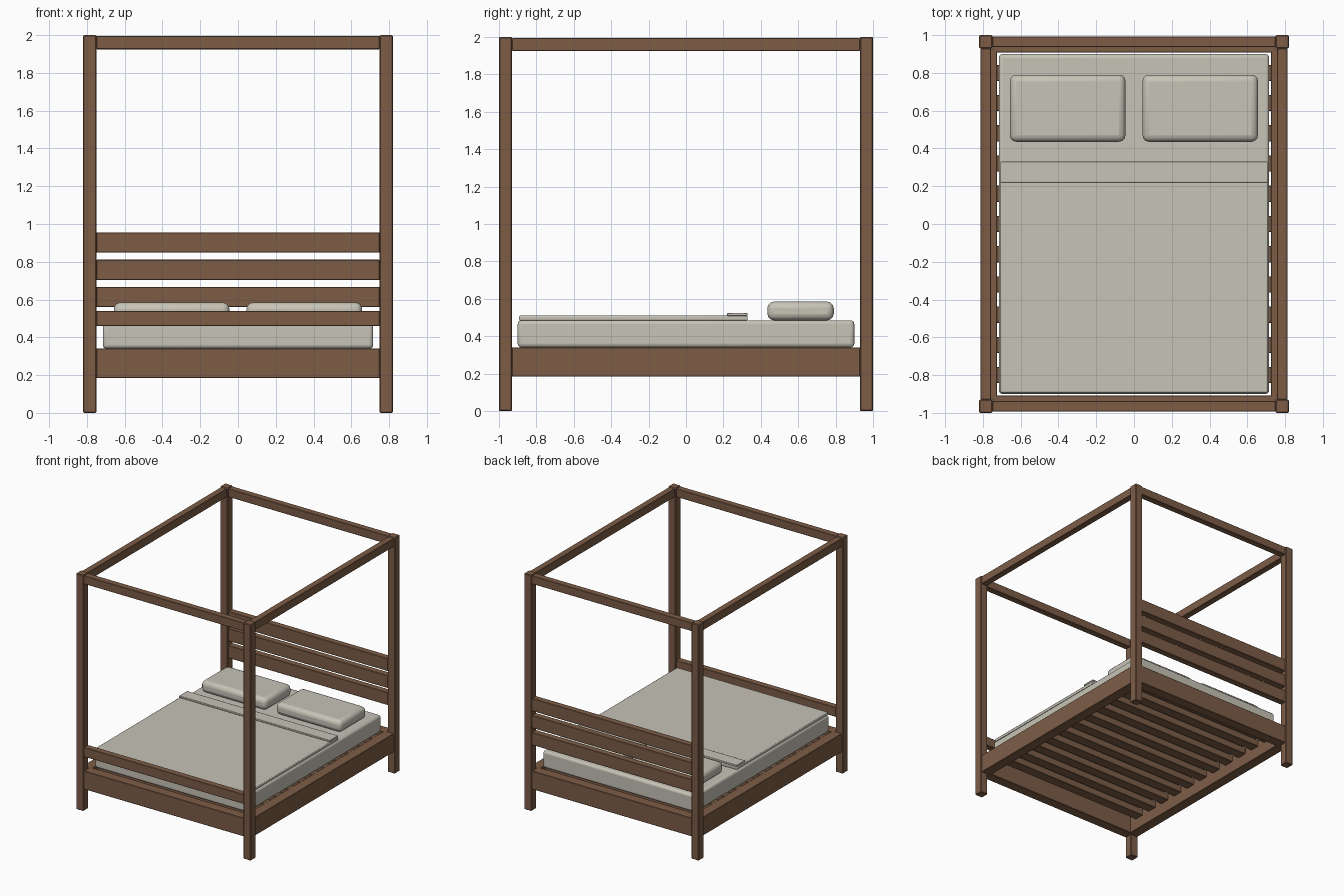
import bpy

old = bpy.data.objects.get("Cube")
if old:
    bpy.data.objects.remove(old, do_unlink=True)


def material(name, rgb):
    m = bpy.data.materials.new(name)
    m.use_nodes = True
    col = (*rgb, 1)
    m.diffuse_color = col
    bsdf = next(n for n in m.node_tree.nodes if n.type == 'BSDF_PRINCIPLED')
    bsdf.inputs["Base Color"].default_value = col
    return m


WOOD = material("brown wood", (0.205, 0.108, 0.062))
LINEN = material("cream linen", (0.57, 0.55, 0.47))


def box(name, xs, ys, zs, mat, bevel=0.003, segments=1):
    """Bevelled box from its min/max extent on each axis."""
    spans = (xs, ys, zs)
    bpy.ops.mesh.primitive_cube_add(size=1, location=[sum(s) / 2 for s in spans])
    ob = bpy.context.object
    ob.name = name
    ob.scale = [s[1] - s[0] for s in spans]
    bpy.ops.object.transform_apply(location=False, rotation=False, scale=True)
    ob.data.materials.append(mat)
    mod = ob.modifiers.new("soft edges", 'BEVEL')
    mod.width = bevel
    mod.segments = segments
    if segments > 1:
        bpy.ops.object.shade_smooth_by_angle()
    return ob


def span(a, b, side):
    return tuple(sorted((a * side, b * side)))


HX, HY = 0.82, 1.0          # outer half size
IX, IY = 0.75, 0.93         # inner faces of the posts
RAIL_Z = (0.185, 0.34)
TOP_Z = (1.925, 1.995)

# Four corner posts
for sx, xname in ((1, "left"), (-1, "right")):
    for sy, yname in ((-1, "front"), (1, "back")):
        box(f"{yname}_{xname}_post", span(IX, HX, sx), span(IY, HY, sy), (0, 2), WOOD, 0.005)

# Canopy and bed frame rails
for s, xname, yname in ((1, "left", "back"), (-1, "right", "front")):
    box(f"{xname}_canopy_rail", span(0.757, 0.812, s), (-IY, IY), TOP_Z, WOOD)
    box(f"{yname}_canopy_rail", (-IX, IX), span(0.938, 0.993, s), TOP_Z, WOOD)
    box(f"{xname}_bed_rail", span(0.725, 0.812, s), (-IY, IY), RAIL_Z, WOOD)
    box(f"{yname}_bed_rail", (-IX, IX), span(0.907, 0.993, s), RAIL_Z, WOOD)

# Headboard planks and footboard rail
for i in range(3):
    z = 0.56 + 0.144 * i
    box(f"headboard_plank_{i + 1}", (-IX, IX), (0.938, 0.993), (z, z + 0.107), WOOD)
box("footboard_rail", (-IX, IX), (-0.993, -0.938), (0.46, 0.54), WOOD)

# Slats under the mattress
COUNT = 11
for i in range(COUNT):
    y = -0.8 + 1.6 * i / (COUNT - 1)
    box(f"bed_slat_{i + 1}", (-0.727, 0.727), (y - 0.043, y + 0.043), (0.28, 0.338), WOOD)

# Bedding
box("mattress", (-0.716, 0.716), (-0.9, 0.9), (0.34, 0.485), LINEN, 0.02, 3)
box("blanket", (-0.708, 0.708), (-0.892, 0.33), (0.484, 0.51), LINEN, 0.006, 2)
box("blanket_fold", (-0.708, 0.708), (0.22, 0.33), (0.509, 0.525), LINEN, 0.004, 2)
for s, xname in ((1, "left"), (-1, "right")):
    box(f"{xname}_pillow", span(0.045, 0.657, s), (0.435, 0.79), (0.485, 0.585), LINEN, 0.035, 3)
